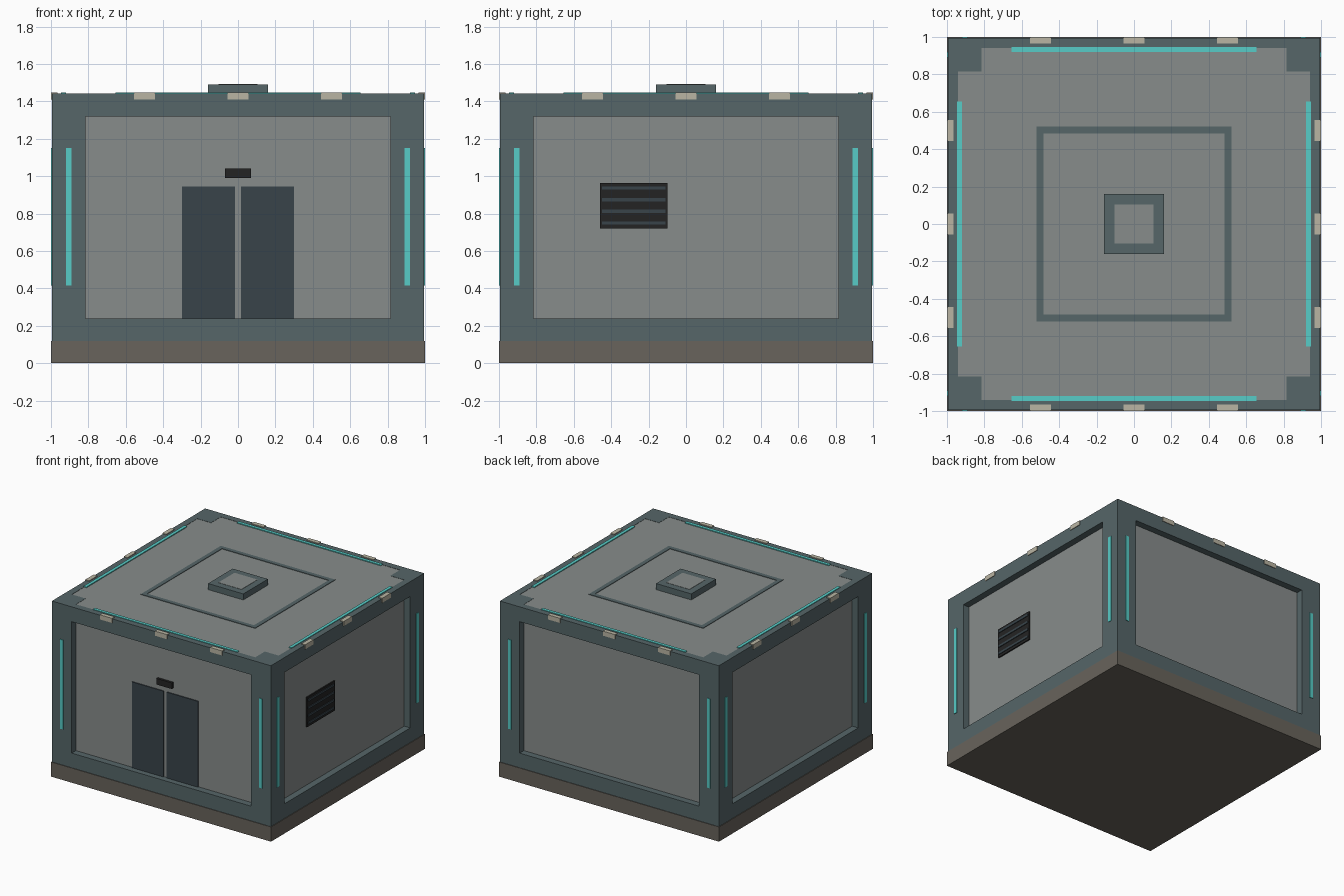
import bpy
import bmesh
from math import pi
from mathutils import Matrix

cube = bpy.data.objects.get("Cube")
if cube:
    bpy.data.objects.remove(cube, do_unlink=True)


def linear(c):
    return c / 12.92 if c <= 0.04045 else ((c + 0.055) / 1.055) ** 2.4


def material(name, r, g, b):
    colour = (linear(r), linear(g), linear(b), 1)
    mat = bpy.data.materials.new(name)
    mat.use_nodes = True
    mat.diffuse_color = colour
    bsdf = mat.node_tree.nodes["Principled BSDF"]
    bsdf.inputs["Base Color"].default_value = colour
    bsdf.inputs["Roughness"].default_value = 0.7
    return mat


WALL = material("wall grey", 0.53, 0.55, 0.545)
FRAME = material("frame slate", 0.335, 0.40, 0.41)
PLINTH = material("plinth brown", 0.41, 0.39, 0.36)
GLOW = material("light cyan", 0.34, 0.80, 0.78)
DOOR = material("door blue grey", 0.22, 0.265, 0.29)
BLACK = material("vent black", 0.14, 0.14, 0.14)
CLIP = material("clip beige", 0.73, 0.71, 0.64)


def boxes(name, mat, spans, turns=(0,)):
    """One object made of boxes given as (x, y, z) ranges, repeated on
    each wall by quarter turns: 0 front, 1 at +x, 2 back, 3 at -x."""
    bm = bmesh.new()
    for turn in turns:
        spin = Matrix.Rotation(turn * pi / 2, 4, "Z")
        for span in spans:
            centre = [(a + b) / 2 for a, b in span]
            size = [b - a for a, b in span]
            place = Matrix.Translation(centre) @ Matrix.Diagonal((*size, 1))
            bmesh.ops.create_cube(bm, size=1, matrix=spin @ place)
    mesh = bpy.data.meshes.new(name)
    bm.to_mesh(mesh)
    bm.free()
    mesh.materials.append(mat)
    obj = bpy.data.objects.new(name, mesh)
    bpy.context.collection.objects.link(obj)
    return obj


def ring(outer, inner, z):
    """Four bars that form a square ring, as one side for four turns."""
    return [((-outer, inner), (-outer, -inner), z)]


ALL = range(4)
FACE, INNER, POST, TOP = 0.995, 0.94, 0.815, 1.44

# Plinth and the inner block that forms walls and roof
boxes("plinth", PLINTH, [((-1, 1), (-1, 1), (0, 0.12))])
boxes("walls_and_roof", WALL,
      [((-INNER, INNER), (-INNER, INNER), (0.121, TOP))])

# Corner posts and the beams above and below each wall panel
boxes("corner_posts", FRAME,
      [((POST, FACE), (-FACE, -POST), (0.12, TOP + 0.002))], ALL)
boxes("beams", FRAME,
      [((-POST, POST), (-FACE, -INNER), (1.32, TOP + 0.002)),
       ((-POST, POST), (-FACE, -INNER), (0.12, 0.24))], ALL)

# Light strips on the posts and along the roof edges
boxes("post_lights", GLOW,
      [((s * 0.905 - 0.015, s * 0.905 + 0.015), (-1, -0.985), (0.415, 1.15))
       for s in (-1, 1)], ALL)
boxes("roof_lights", GLOW,
      [((-0.655, 0.655), (-0.946, -0.92), (1.43, 1.447))], ALL)

# Clips over the top edges
boxes("edge_clips", CLIP,
      [((x - 0.055, x + 0.055), (-1, -0.965), (1.41, 1.448))
       for x in (-0.5, 0, 0.5)], ALL)

# Roof trim and hatch
boxes("roof_trim", FRAME, ring(0.52, 0.485, (1.435, 1.444)), ALL)
boxes("hatch", FRAME, [((-0.16, 0.16), (-0.16, 0.16), (1.43, 1.49))])
boxes("hatch_panel", WALL, [((-0.105, 0.105), (-0.105, 0.105), (1.485, 1.492))])

# Double door with the sign above it
boxes("doors", DOOR,
      [(x, (-0.948, -0.935), (0.24, 0.945))
       for x in ((-0.30, -0.015), (0.015, 0.30))])
boxes("door_sign", BLACK, [((-0.07, 0.07), (-0.96, -0.935), (0.99, 1.04))])

# Side vent with slats
boxes("vent", BLACK, [((-0.46, -0.10), (-0.95, -0.935), (0.72, 0.965))], (1,))
boxes("vent_slats", DOOR,
      [((-0.45, -0.11), (-0.956, -0.945), (z - 0.009, z + 0.009))
       for z in (0.75, 0.812, 0.875, 0.937)], (1,))
